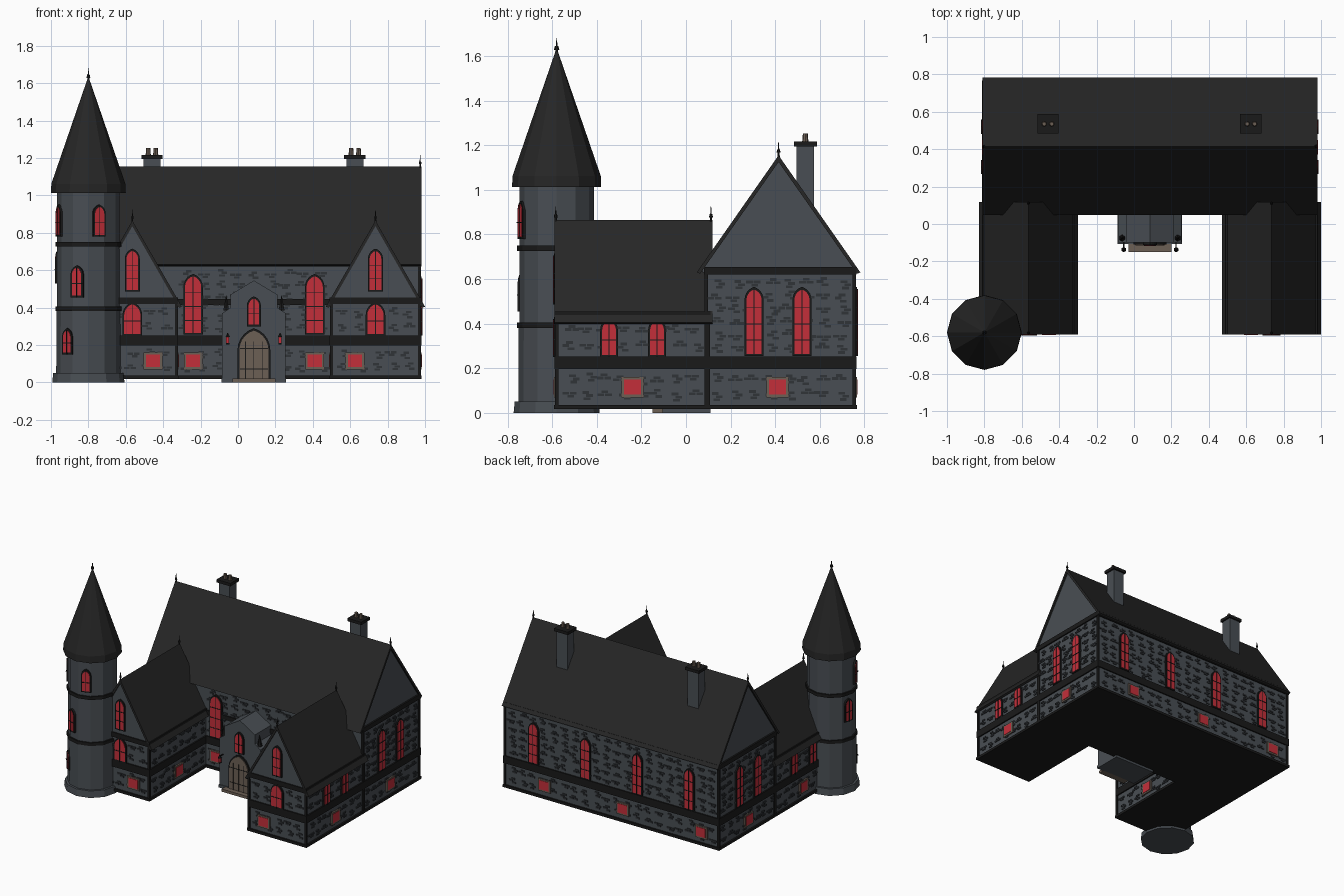
import bpy, bmesh, math, random
from mathutils import Matrix, Vector

if "Cube" in bpy.data.objects:
    bpy.data.objects.remove(bpy.data.objects["Cube"])

random.seed(4)
COL = {"slate wall": (0.066, 0.076, 0.087), "dark stone": (0.030, 0.034, 0.039),
       "roof black": (0.019, 0.019, 0.019), "trim black": (0.010, 0.010, 0.010),
       "red glass": (0.55, 0.028, 0.042), "brown wood": (0.15, 0.115, 0.09)}
MATS = {}
for n, c in COL.items():
    MATS[n] = bpy.data.materials.new(n)
    MATS[n].diffuse_color = (*c, 1)
WALL, STONE, ROOF, TRIM, RED, WOOD = COL
parts = {}
CX = 0.085                      # symmetry line of the house


def part(name, mat):
    return parts.setdefault(name, (bmesh.new(), mat))[0]


def prism(name, mat, pts, y0, y1, M=Matrix()):
    """Extrude an x/z outline from y0 to y1 in the frame M."""
    bm = part(name, mat)
    a = [bm.verts.new(M @ Vector((x, y0, z))) for x, z in pts]
    b = [bm.verts.new(M @ Vector((x, y1, z))) for x, z in pts]
    fs = [bm.faces.new(a), bm.faces.new(b[::-1])]
    for i in range(len(pts)):
        j = (i + 1) % len(pts)
        fs.append(bm.faces.new((a[j], a[i], b[i], b[j])))
    bmesh.ops.recalc_face_normals(bm, faces=fs)


def box(name, mat, x0, x1, y0, y1, z0, z1, M=Matrix()):
    prism(name, mat, [(x0, z0), (x1, z0), (x1, z1), (x0, z1)], y0, y1, M)


def cone(name, mat, x, y, z0, z1, r0, r1, n=12):
    bmesh.ops.create_cone(part(name, mat), cap_ends=True, segments=n, radius1=r0, radius2=r1,
                          depth=z1 - z0, matrix=Matrix.Translation((x, y, (z0 + z1) / 2)))


def frame(x, y, deg, z=0):
    """Wall frame: local x runs along the wall, local -y points outward."""
    return Matrix.Translation((x, y, z)) @ Matrix.Rotation(math.radians(deg), 4, 'Z')


def arch(a, z0, z1):
    s, pts = z1 - 1.34 * a, [(-a, z0), (a, z0)]
    arc = [(-0.4 * a + 1.4 * a * math.cos(t), s + 1.4 * a * math.sin(t))
           for t in [i * 1.281 / 5 for i in range(6)]]
    return pts + arc[:-1] + [(0, z1)] + [(-x, z) for x, z in arc[-2::-1]]


def window(M, w, z0, z1, bars=2):
    a = w / 2
    prism("window_frame", TRIM, arch(a, z0, z1), 0.02, -0.011, M)
    prism("window_glass", RED, arch(a - 0.009, z0 + 0.009, z1 - 0.012), 0.02, -0.014, M)
    box("window_bars", TRIM, -0.002, 0.002, 0, -0.017, z0, z1 - 0.01, M)
    for i in range(bars):
        z = z0 + (z1 - z0) * (i + 1) / (bars + 1.3)
        box("window_bars", TRIM, 0.005 - a, a - 0.005, 0, -0.017, z - 0.002, z + 0.002, M)


def small_window(M):
    box("cellar_window_frame", WOOD, -0.05, 0.05, 0.01, -0.011, 0.07, 0.16, M)
    box("cellar_window_glass", RED, -0.038, 0.038, 0.01, -0.014, 0.082, 0.15, M)


def stones(M, u0, u1, z0, z1):
    """Scattered little clusters of raised stones."""
    nu, nz = max(1, round((u1 - u0) / 0.085)), max(1, round((z1 - z0) / 0.06))
    for i in range(nu):
        for k in range(nz):
            u = u0 + (i + 0.5 + random.uniform(-.2, .2)) * (u1 - u0) / nu
            z = z0 + (k + 0.5 + random.uniform(-.15, .15)) * (z1 - z0) / nz
            for du, dz in random.sample([(-.017, 0), (.017, 0), (0, .014), (.006, -.014)], 3):
                box("wall_stones", STONE, u + du - .015, u + du + .015, 0.004, -0.006,
                    z + dz - .006, z + dz + .006, M)


def gable_roof(name, M, hw, ze, zr, y0, y1, wall_hw, inset):
    t = 0.03
    prism(name, ROOF, [(-hw, ze), (0, zr), (hw, ze), (hw - .015, ze - .006), (0, zr - t),
                       (-hw + .015, ze - .006)], y0, y1, M)
    k = (zr - ze) / hw
    prism("gable_wall", WALL, [(-wall_hw, ze), (wall_hw, ze), (wall_hw, zr - .02 - k * wall_hw),
                               (0, zr - .02), (-wall_hw, zr - .02 - k * wall_hw)],
          y0 + inset, y1 - inset, M)
    for y in (y0 + 0.006, y1 - 0.006):     # ridge finials
        p = M @ Vector((0, y, 0))
        cone("finial", TRIM, p.x, p.y, zr - .01, zr + .06, .006, .001, 6)
        cone("finial", TRIM, p.x, p.y, zr + .012, zr + .026, .009, .006, 6)


# Walls, bands, corner posts of the main house and two wings
blocks = [(-0.80, 0.97, 0.09, 0.755, 0.64)]
blocks += [(c - 0.235, c + 0.235, -0.58, 0.10, 0.44) for c in (CX - .65, CX + .65)]
for x0, x1, y0, y1, h in blocks:
    box("house_wall", WALL, x0, x1, y0, y1, 0.02, h)
    for z0, z1, e in ((0.017, 0.036, .012), (0.197, 0.252, .010), (h - .02, h + .015, .010)):
        box("wall_band", TRIM, x0 - e, x1 + e, y0 - e, y1 + e, z0, z1)
    for px in (x0, x1):
        for py in (y0, y1):
            box("corner_post", TRIM, px - .008, px + .008, py - .008, py + .008, .02, h)
box("wall_band", TRIM, -0.33, 0.50, 0.08, 0.1, 0.415, 0.445)

# Roofs
gable_roof("main_roof", frame(CX, 0.415, 90), 0.367, 0.63, 1.155, -0.895, 0.895, 0.34, 0.012)
for c in (CX - .65, CX + .65):
    gable_roof("wing_roof", frame(c, 0, 0), 0.265, 0.405, 0.865, -0.59, 0.118, 0.235, 0.008)

# Wall stones, wall by wall
LOW, MID = (0.045, 0.19), (0.26, 0.41)
for s in (-1, 1):
    side = frame(CX + s * 0.885, 0, 90 * s)
    inner = frame(CX + s * 0.415, 0, -90 * s)
    front = frame(CX + s * 0.65, -0.58, 0)
    for z in (LOW, MID):
        stones(front, -0.22, 0.22, *z)
        stones(inner, *sorted((-s * -0.56, -s * 0.08)), *z)
        stones(side, *sorted((s * -0.56, s * 0.08)), *z)
    stones(side, *sorted((s * 0.1, s * 0.74)), *LOW)
    stones(side, *sorted((s * 0.1, s * 0.74)), 0.26, 0.61)
    # Side windows
    for y in (0.305, 0.52):
        window(frame(CX + s * 0.885, y, 90 * s), 0.085, 0.255, 0.565, 3)
    for y in (-0.345, -0.13):
        window(frame(CX + s * 0.885, y, 90 * s), 0.08, 0.25, 0.425, 1)
    for y in (-0.24, 0.41):
        small_window(frame(CX + s * 0.885, y, 90 * s))
    small_window(frame(CX + s * 0.415, -0.24, -90 * s))
    # Front windows
    window(front, 0.105, 0.25, 0.43, 1)
    window(front, 0.08, 0.485, 0.715)
    small_window(frame(CX + s * 0.54, -0.58, 0))
    window(frame(CX + s * 0.325, 0.09, 0), 0.105, 0.255, 0.58, 3)
    small_window(frame(CX + s * 0.325, 0.09, 0))
    # Back windows
    for d in (0.215, 0.645):
        window(frame(CX + s * d, 0.755, 180), 0.085, 0.255, 0.565, 3)
for x in (0.64, -0.01, -0.66):
    small_window(frame(x, 0.755, 180))
main_front, back = frame(CX, 0.09, 0), frame(CX, 0.755, 180)
for z in (LOW, (0.26, 0.61)):
    stones(main_front, -0.40, 0.40, *z)
    stones(back, -0.87, 0.87, *z)

# Entrance porch with door, step, window, lanterns and spikes
P = frame(CX, -0.10, 0)
prism("porch", WALL, [(-.17, 0), (.17, 0), (.17, .37), (.125, .40), (.125, .47), (0, .545),
                      (-.125, .47), (-.125, .40), (-.17, .37)], 0, 0.21, P)
box("porch_base", WALL, -.172, .172, -.006, .21, 0, .022, P)
box("door_step", WOOD, -.115, .115, -.05, 0, 0, .02, P)
prism("door_frame", TRIM, arch(.088, .02, .29), 0.01, -.009, P)
prism("door", WOOD, arch(.078, .02, .277), 0.01, -.014, P)
for x in (-.045, 0, .045):
    box("door_seam", TRIM, x - .0015, x + .0015, 0, -.016, .02, .22, P)
for z in (.07, .18):
    box("door_seam", TRIM, -.075, .075, 0, -.016, z, z + .004, P)
window(P, 0.075, 0.30, 0.46, 1)
for s in (-1, 1):
    x = CX + s * .14
    box("lantern_glass", RED, x - .008, x + .008, -.145, -.129, .212, .242)
    cone("lantern_cap", TRIM, x, -.137, .242, .265, .014, .002, 6)
    cone("lantern_cap", TRIM, x, -.137, .204, .212, .010, .010, 6)
    box("lantern_arm", TRIM, x - .003, x + .003, -.137, -.09, .25, .256)
    cone("porch_spike", TRIM, CX + s * .148, -.075, .385, .465, .018, .001, 6)

# Chimneys
for x in (-0.46, 0.625):
    box("chimney", WALL, x - .045, x + .045, .495, .575, .85, 1.2)
    box("chimney_cap", TRIM, x - .057, x + .057, .485, .587, 1.195, 1.217)
    for d in (-.02, .02):
        cone("chimney_pot", WOOD, x + d, .535, 1.215, 1.252, .014, .011, 8)

# Round tower
TX, TY = -0.80, -0.58
cone("tower_base", WALL, TX, TY, 0, .05, .193, .188)
cone("tower_wall", WALL, TX, TY, .04, .39, .172, .170)
cone("tower_wall", WALL, TX, TY, .39, 1.03, .167, .167)
for z in (.385, .73):
    cone("tower_ring", TRIM, TX, TY, z - .004, z + .02, .177, .177)
cone("tower_eave", ROOF, TX, TY, 1.012, 1.062, .200, .198)
cone("tower_roof", ROOF, TX, TY, 1.062, 1.625, .198, .004)
cone("tower_finial", TRIM, TX, TY, 1.60, 1.68, .008, .001, 6)
cone("tower_finial", TRIM, TX, TY, 1.628, 1.645, .012, .008, 6)
for deg, z in ((20, .78), (-69, .78), (-21, .455), (-102, .53), (-41, .15)):
    t = math.radians(deg)
    window(frame(TX + .163 * math.sin(t), TY - .163 * math.cos(t), deg), 0.07, z, z + .17 - (z < .2) * .03, 1)

# Turn every collected part into an object
for name, (bm, mat) in parts.items():
    me = bpy.data.meshes.new(name)
    bm.to_mesh(me)
    bm.free()
    me.materials.append(MATS[mat])
    bpy.context.collection.objects.link(bpy.data.objects.new(name, me))

for m in bpy.data.materials:
    if m.users and not m.is_grease_pencil:
        m.use_nodes = True
        m.node_tree.nodes["Principled BSDF"].inputs["Base Color"].default_value = m.diffuse_color
